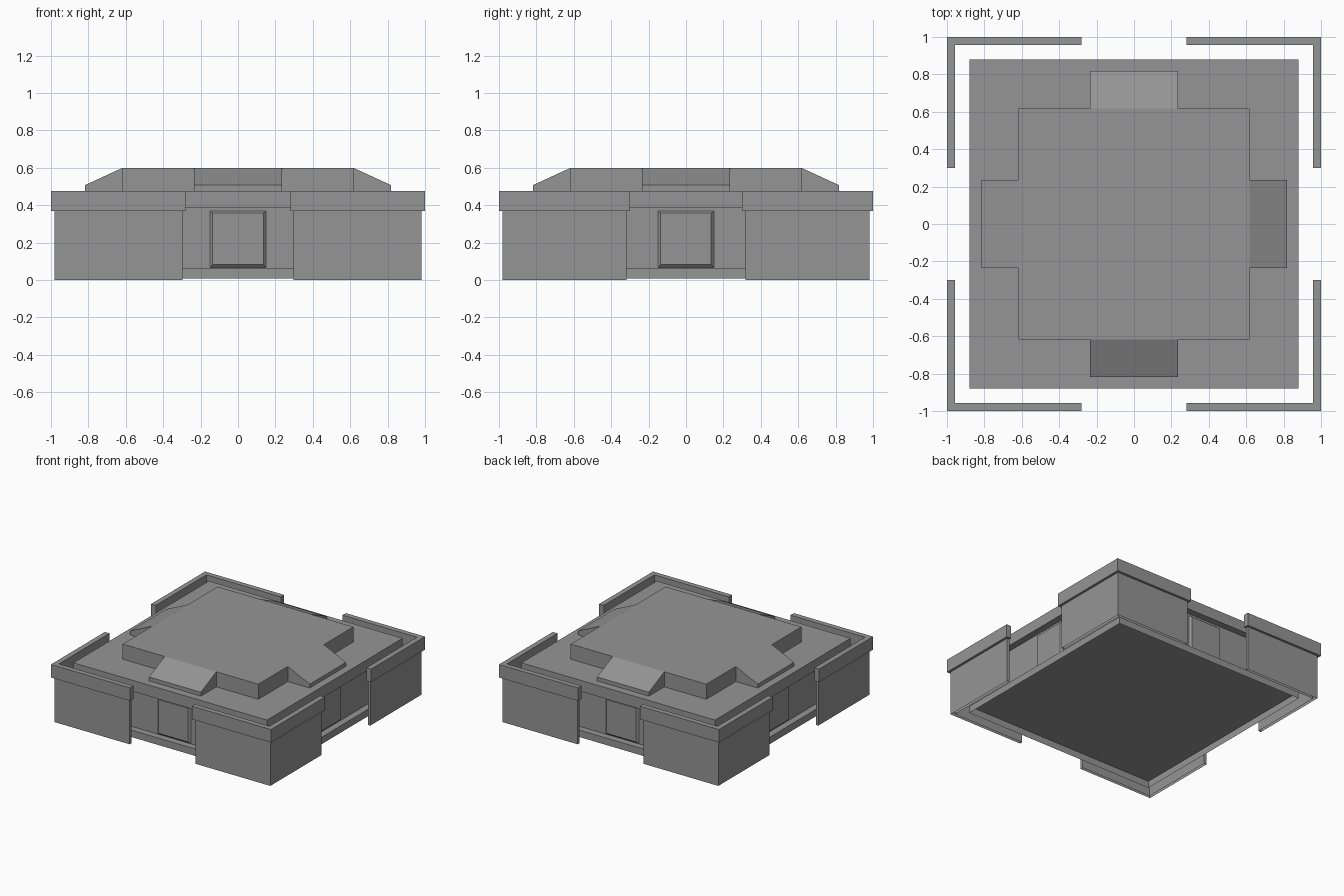
import bpy
import bmesh
from math import pi
from mathutils import Matrix, Vector

cube = bpy.data.objects.get("Cube")
if cube:
    bpy.data.objects.remove(cube, do_unlink=True)

grey = bpy.data.materials.new("concrete grey")
grey.use_nodes = True
COLOUR = (0.3, 0.3, 0.3, 1)
grey.diffuse_color = COLOUR
grey.node_tree.nodes["Principled BSDF"].inputs["Base Color"].default_value = COLOUR


def prism(name, profile, offset, turn=None, open_base=False):
    """Extrude a closed outline by an offset, then turn it into place."""
    bm = bmesh.new()
    face = bm.faces.new([bm.verts.new(p) for p in profile])
    grown = bmesh.ops.extrude_face_region(bm, geom=[face], use_keep_orig=True)["geom"]
    bmesh.ops.translate(bm, vec=Vector(offset),
                        verts=[v for v in grown if isinstance(v, bmesh.types.BMVert)])
    bmesh.ops.recalc_face_normals(bm, faces=bm.faces)
    if open_base:
        bmesh.ops.delete(bm, geom=[f for f in bm.faces if f.normal.z < -0.9],
                         context="FACES_ONLY")
    return finish(name, bm, turn)


def finish(name, bm, turn=None):
    if turn:
        bm.transform(turn)
    mesh = bpy.data.meshes.new(name)
    bm.to_mesh(mesh)
    bm.free()
    mesh.materials.append(grey)
    obj = bpy.data.objects.new(name, mesh)
    bpy.context.collection.objects.link(obj)
    return obj


def block(name, half, low, high, open_base=False):
    outline = [(x * half, y * half, low) for x, y in ((-1, -1), (1, -1), (1, 1), (-1, 1))]
    return prism(name, outline, (0, 0, high - low), open_base=open_base)


def corner(name, outer, inner, end_x, end_y, low, high, sx, sy, open_base=False):
    """L-shaped run wrapping one corner."""
    outline = [(outer, outer), (end_x, outer), (end_x, inner),
               (inner, inner), (inner, end_y), (outer, end_y)]
    prism(name, [(x * sx, y * sy, low) for x, y in outline], (0, 0, high - low),
          open_base=open_base)


# Stacked square body on a hollow plinth
FLOOR, WALL = 0.064, 0.825
block("base_plinth", 0.88, 0.007, FLOOR, open_base=True)
block("core_walls", WALL, FLOOR, 0.385, open_base=True)
block("roof_slab", 0.88, 0.385, 0.476)
block("upper_roof", 0.617, 0.476, 0.60)

# Corner screens with overhanging parapets
for side, sx in (("left", 1), ("right", -1)):
    for end, sy in (("front", -1), ("back", 1)):
        corner(f"{end}_{side}_screen", 0.98, 0.957, 0.298, 0.318, 0, 0.369, sx, sy, True)
        corner(f"{end}_{side}_parapet", 1.0, 0.957, 0.28, 0.30, 0.369, 0.476, sx, sy)

# Sloped roof wing and raised door panel on every side
for i, side in enumerate(("front", "left", "back", "right")):
    turn = Matrix.Rotation(i * pi / 2, 4, "Z")
    wing = [(-0.235, -0.617, 0.476), (-0.235, -0.817, 0.476),
            (-0.235, -0.817, 0.508), (-0.235, -0.617, 0.60)]
    prism(f"{side}_roof_wing", wing, (0.47, 0, 0), turn)

    bm = bmesh.new()
    rings = []
    for half, y, low, high in ((0.15, -WALL, 0.066, 0.37),
                               (0.135, -WALL - 0.015, 0.082, 0.358)):
        rings.append([bm.verts.new(p) for p in ((-half, y, low), (half, y, low),
                                                (half, y, high), (-half, y, high))])
    for ring in rings:
        bm.faces.new(ring)
    for k in range(4):
        n = (k + 1) % 4
        bm.faces.new((rings[0][k], rings[0][n], rings[1][n], rings[1][k]))
    bmesh.ops.recalc_face_normals(bm, faces=bm.faces)
    finish(f"{side}_door_panel", bm, turn)
